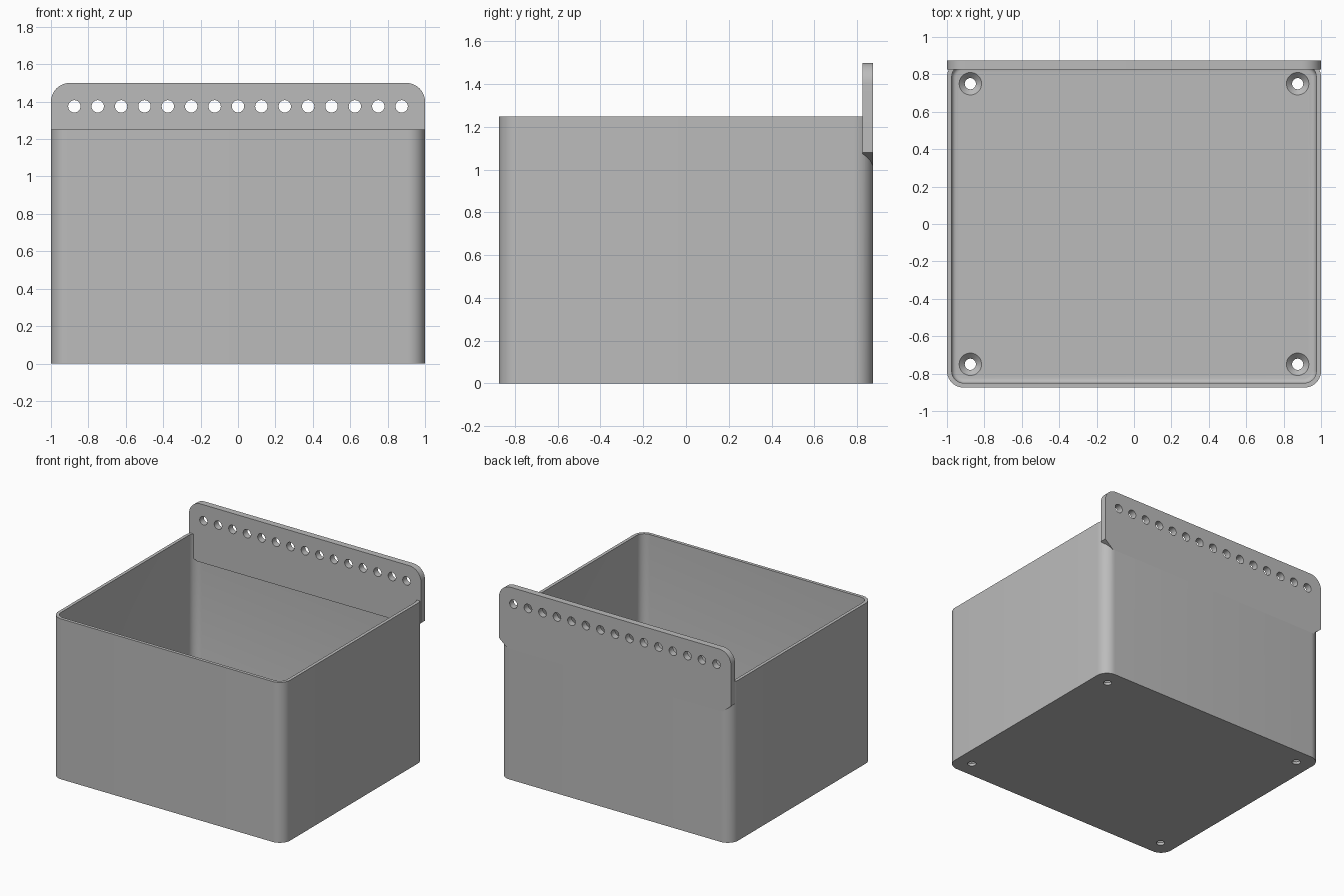
import bpy, bmesh, math
from mathutils import Matrix

cube = bpy.data.objects.get("Cube")
if cube:
    bpy.data.objects.remove(cube)

grey = bpy.data.materials.new("plain grey")
grey.use_nodes = True
GREY = (0.5, 0.5, 0.5, 1)
grey.diffuse_color = GREY
grey.node_tree.nodes["Principled BSDF"].inputs["Base Color"].default_value = GREY

HALF_X, HALF_Y, HEIGHT = 1.0, 0.875, 1.25
RADIUS, WALL, FLOOR, FILLET = 0.09, 0.025, 0.05, 0.025


def make_object(name, bm):
    bmesh.ops.recalc_face_normals(bm, faces=bm.faces)
    mesh = bpy.data.meshes.new(name)
    bm.to_mesh(mesh)
    bm.free()
    mesh.materials.append(grey)
    obj = bpy.data.objects.new(name, mesh)
    bpy.context.collection.objects.link(obj)
    return obj


def arc(cx, cy, r, start, steps=10):
    """Quarter circle, counter-clockwise from a start angle in degrees."""
    angles = [math.radians(start + 90 * i / steps) for i in range(steps + 1)]
    return [(cx + r * math.cos(a), cy + r * math.sin(a)) for a in angles]


def rounded_rect(inset):
    x, y, r = HALF_X - RADIUS, HALF_Y - RADIUS, RADIUS - inset
    return (arc(x, y, r, 0) + arc(-x, y, r, 90)
            + arc(-x, -y, r, 180) + arc(x, -y, r, 270))


def subtract(target, cutter):
    mod = target.modifiers.new("cut", 'BOOLEAN')
    mod.operation, mod.solver, mod.object = 'DIFFERENCE', 'EXACT', cutter
    bpy.context.view_layer.objects.active = target
    bpy.ops.object.modifier_apply(modifier=mod.name)


# Open box: loft of rounded sections up the outside and down the inside
bm = bmesh.new()
sections = [(0, 0), (0, HEIGHT), (WALL, HEIGHT), (WALL, FLOOR + FILLET)]
for i in range(1, 5):
    a = math.radians(90 * i / 4)
    sections.append((WALL + FILLET * (1 - math.cos(a)),
                     FLOOR + FILLET * (1 - math.sin(a))))
rings = [[bm.verts.new((x, y, z)) for x, y in rounded_rect(inset)]
         for inset, z in sections]
for low, high in zip(rings, rings[1:]):
    for i in range(len(low)):
        j = (i + 1) % len(low)
        bm.faces.new((low[i], low[j], high[j], high[i]))
bm.faces.new(rings[0])
bm.faces.new(rings[-1])
box = make_object("box", bm)

# Hanging plate: rounded top corners, chamfered lower corners
TOP, FRONT, LOW, CORNER = 1.5, 0.825, 1.02, 0.1
outline = [(-0.93, LOW), (0.93, LOW), (HALF_X, 1.08)]
outline += arc(HALF_X - CORNER, TOP - CORNER, CORNER, 0)
outline += arc(CORNER - HALF_X, TOP - CORNER, CORNER, 90)
outline += [(-HALF_X, 1.08)]
bm = bmesh.new()
face = bm.faces.new([bm.verts.new((x, HALF_Y, z)) for x, z in outline])
ext = bmesh.ops.extrude_face_region(bm, geom=[face])
for v in ext["geom"]:
    if isinstance(v, bmesh.types.BMVert):
        v.co.y = FRONT
        if v.co.z < LOW + 0.01:      # sloping underside
            v.co.z += 0.025
plate = make_object("hanging_plate", bm)
subtract(box, plate)

# Row of holes along the plate
bm = bmesh.new()
for i in range(15):
    place = (Matrix.Translation((-0.875 + i * 0.125, 0.85, 1.375))
             @ Matrix.Rotation(math.pi / 2, 4, 'X'))
    bmesh.ops.create_cone(bm, cap_ends=True, segments=32, radius1=0.033,
                          radius2=0.033, depth=0.2, matrix=place)
row_cutter = make_object("row_hole_cutter", bm)
subtract(plate, row_cutter)

# Countersunk screw holes in the floor corners
bm = bmesh.new()
profile = [(0.03, -0.1), (0.03, 0.02), (0.06, FLOOR), (0.06, 0.1)]
for sx in (-1, 1):
    for sy in (-1, 1):
        loops = []
        for r, z in profile:
            loops.append([bm.verts.new((sx * 0.875 + r * math.cos(k * math.tau / 32),
                                        sy * 0.75 + r * math.sin(k * math.tau / 32), z))
                          for k in range(32)])
        for a, b in zip(loops, loops[1:]):
            for k in range(32):
                n = (k + 1) % 32
                bm.faces.new((a[k], a[n], b[n], b[k]))
        bm.faces.new(loops[0])
        bm.faces.new(loops[-1])
screw_cutter = make_object("screw_hole_cutter", bm)
subtract(box, screw_cutter)

for cutter in (row_cutter, screw_cutter):
    bpy.data.objects.remove(cutter)

# Smooth rounded corners, crisp edges
bpy.ops.object.select_all(action='DESELECT')
for obj in (box, plate):
    obj.select_set(True)
bpy.context.view_layer.objects.active = box
bpy.ops.object.shade_smooth_by_angle(angle=math.radians(30))
